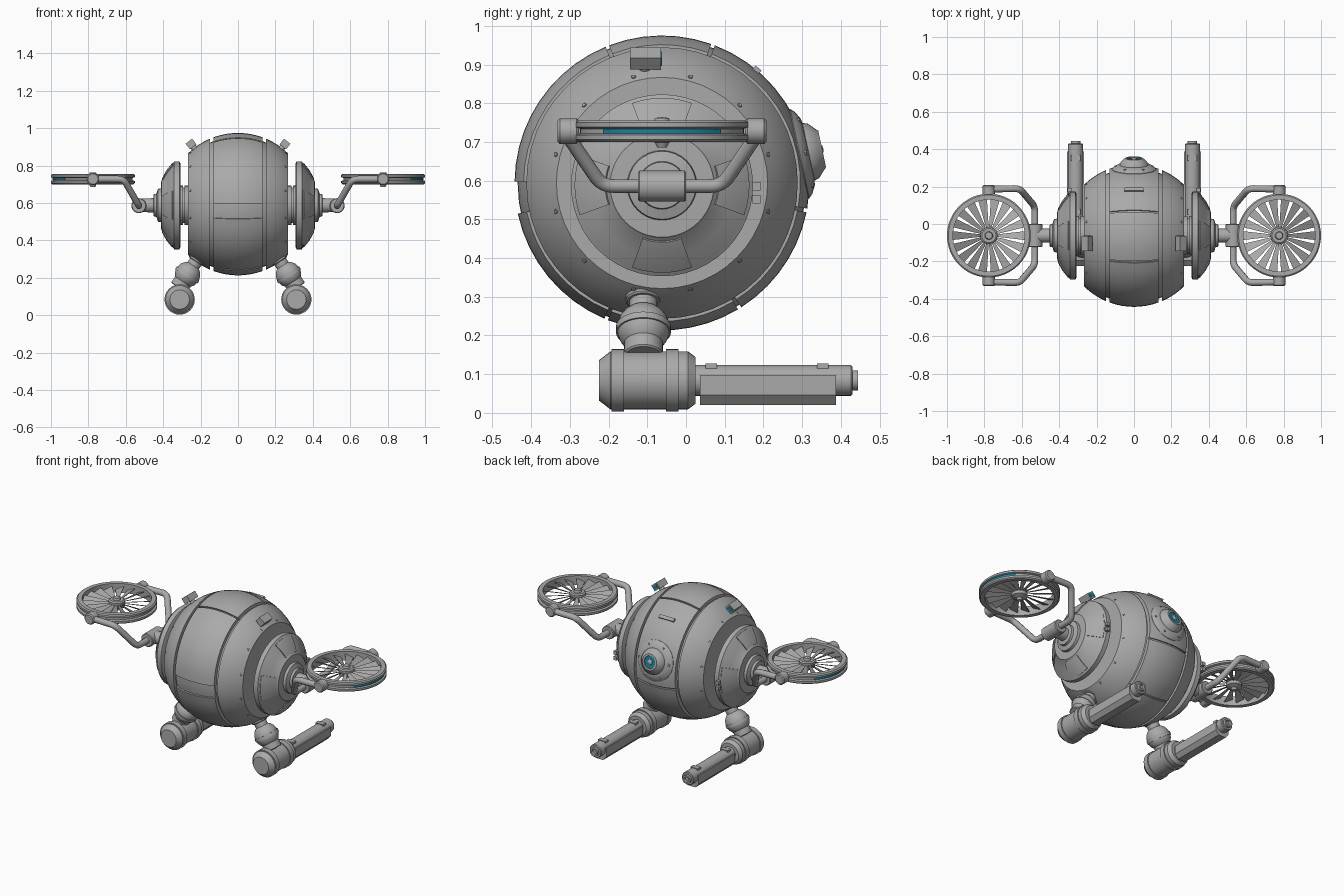
import bpy, bmesh, math
from mathutils import Vector, Matrix

if "Cube" in bpy.data.objects:
    bpy.data.objects.remove(bpy.data.objects["Cube"])

def material(name, rgb):
    m = bpy.data.materials.new(name)
    m.diffuse_color = (*rgb, 1)
    m.use_nodes = True
    m.node_tree.nodes["Principled BSDF"].inputs["Base Color"].default_value = m.diffuse_color
    return m

GREY = material("hull grey", (0.40, 0.40, 0.40))
TEAL = material("glow teal", (0.01, 0.22, 0.33))
C = Vector((0, -0.062, 0.594))          # centre of the ball body
X, Y, Z = Vector((1, 0, 0)), Vector((0, 1, 0)), Vector((0, 0, 1))

def finish(name, bm, mat=GREY, mirror=False, angle=32):
    bmesh.ops.remove_doubles(bm, verts=bm.verts, dist=1e-5)
    bmesh.ops.recalc_face_normals(bm, faces=bm.faces)
    me = bpy.data.meshes.new(name)
    bm.to_mesh(me)
    bm.free()
    return add(name, me, mat, mirror, angle)

def add(name, me, mat, mirror, angle):
    me.materials.clear()
    me.materials.append(mat)
    me.shade_smooth()
    me.set_sharp_from_angle(angle=math.radians(angle))
    ob = bpy.data.objects.new(name, me)
    bpy.context.collection.objects.link(ob)
    if mirror:
        ob.modifiers.new("Mirror", 'MIRROR').use_mirror_merge = False
    return ob

def lathe(name, prof, origin, axis, mat=GREY, mirror=False, a0=0, a1=360, segs=32, angle=32):
    """Spin a closed (distance along axis, radius) profile."""
    d = axis.normalized()
    u = Z.copy() if abs(d.y) > 0.5 else Y.copy()
    u = (u - d * u.dot(d)).normalized()
    v = d.cross(u)
    full = a1 - a0 >= 360
    bm, rings = bmesh.new(), []
    for i in range(segs if full else segs + 1):
        a = math.radians(a0 + (a1 - a0) * i / segs)
        w = u * math.cos(a) + v * math.sin(a)
        rings.append([bm.verts.new(origin + d * t + w * r) for t, r in prof])
    n = len(prof)
    for i in range(segs):
        p, q = rings[i], rings[(i + 1) % len(rings)]
        for j in range(n):
            k = (j + 1) % n
            bm.faces.new((p[j], p[k], q[k], q[j]))
    if not full:
        bm.faces.new(rings[0])
        bm.faces.new(rings[-1])
    return finish(name, bm, mat, mirror, angle)

def cyl(name, p, q, r, mat=GREY, mirror=True, segs=28, c=0.004):
    p, q = Vector(p), Vector(q)
    L = (q - p).length
    return lathe(name, [(0, 0), (0, r - c), (c, r), (L - c, r), (L, r - c), (L, 0)],
                 p, q - p, mat, mirror, segs=segs)

def shell(x0, x1, R, r, n=8):
    """Cross-section of a spherical band between two x positions."""
    xs = [x0 + (x1 - x0) * i / n for i in range(n + 1)]
    return [(x, math.sqrt(R * R - x * x)) for x in xs] + \
           [(x, math.sqrt(r * r - x * x)) for x in reversed(xs)]

def box(name, size, centre, rot=None, mat=GREY, mirror=True):
    bm = bmesh.new()
    m = Matrix.Translation(centre) @ (rot or Matrix()) @ Matrix.Diagonal((*size, 1))
    bmesh.ops.create_cube(bm, size=1, matrix=m)
    return finish(name, bm, mat, mirror)

def prism(name, pts, y0, y1, mirror=True):
    bm = bmesh.new()
    f = bm.faces.new([bm.verts.new((x, y0, z)) for x, z in pts])
    e = bmesh.ops.extrude_face_region(bm, geom=[f])
    bmesh.ops.translate(bm, verts=[g for g in e['geom'] if isinstance(g, bmesh.types.BMVert)],
                        vec=(0, y1 - y0, 0))
    return finish(name, bm, GREY, mirror)

def tube(name, pts, r, round_by=0.03):
    """Round pipe along a path with softened corners."""
    pts = [Vector(p) for p in pts]
    path = [pts[0]]
    for a, b, c in zip(pts, pts[1:], pts[2:]):
        s, e = b + (a - b).normalized() * round_by, b + (c - b).normalized() * round_by
        path += [s.lerp(b, t).lerp(b.lerp(e, t), t) for t in (0, .25, .5, .75, 1)]
    path.append(pts[-1])
    cu = bpy.data.curves.new(name, 'CURVE')
    cu.dimensions, cu.bevel_depth, cu.bevel_resolution, cu.use_fill_caps = '3D', r, 4, True
    sp = cu.splines.new('POLY')
    sp.points.add(len(path) - 1)
    for q, p in zip(sp.points, path):
        q.co = (*p, 1)
    tmp = bpy.data.objects.new(name + "_path", cu)
    bpy.context.collection.objects.link(tmp)
    me = bpy.data.meshes.new_from_object(tmp.evaluated_get(bpy.context.evaluated_depsgraph_get()))
    bpy.data.objects.remove(tmp)
    return add(name, me, GREY, True, 40)

# Ball body: inner core, full centre band, raised plates, side bands
core = [(x / 100, math.sqrt(0.362 ** 2 - (x / 100) ** 2)) for x in range(-25, 26, 5)]
lathe("body_core", [(-0.25, 0)] + core + [(0.25, 0)], C, X, segs=48)
lathe("centre_band", shell(-0.13, 0.13, 0.373, 0.35), C, X, segs=48)
for i, (a, b) in enumerate([(-10, 69), (70.5, 111), (112.5, 179.5), (192, 247), (248.5, 301), (302.5, 348.5)]):
    lathe(f"centre_plate_{i}", shell(-0.132, 0.132, 0.381, 0.36), C, X, a0=a, a1=b, segs=max(5, round((b - a) / 7)))
lathe("side_band", shell(0.149, 0.266, 0.381, 0.345), C, X, mirror=True, segs=48)
lathe("side_rim", [(0.24, 0.1), (0.262, 0.1), (0.262, 0.255), (0.24, 0.255)], C, X, mirror=True, segs=48)
for i in range(12):
    a = math.radians(15 + 30 * i)
    w = Vector((0, math.cos(a), math.sin(a)))
    p = C + X * 0.254 + w * 0.283
    n = (p - C).normalized()
    cyl(f"rim_bolt_{i}", p - n * 0.005, p + n * 0.004, 0.006, segs=8, c=0.001)
# Slot frame on the top
t = math.radians(50)
box("top_slot", (0.10, 0.02, 0.012), C + Vector((0, 0.382 * math.cos(t), 0.382 * math.sin(t))),
    Matrix.Rotation(t - math.pi / 2, 4, 'X'), mirror=False)

# Eye
eye = Vector((0, math.cos(math.radians(12)), math.sin(math.radians(12))))
lathe("eye_housing", [(0.33, 0), (0.33, 0.118), (0.364, 0.118), (0.374, 0.108), (0.385, 0.088), (0.387, 0.076),
      (0.400, 0.072), (0.415, 0.056), (0.423, 0.048), (0.423, 0.037), (0.412, 0.036), (0.412, 0)], C, eye)
lathe("eye_glow", [(0.411, 0.016), (0.418, 0.016), (0.418, 0.036), (0.411, 0.036)], C, eye, TEAL)
lathe("eye_lens", [(0.41, 0), (0.41, 0.017), (0.420, 0.015), (0.425, 0.008), (0.426, 0)], C, eye)
for i in range(6):
    a = math.radians(30 + 60 * i)
    u = Vector((0, -eye.z, eye.y))
    p = C + eye * 0.37 + (u * math.cos(a) + X * math.sin(a)) * 0.098
    cyl(f"eye_bolt_{i}", p, p + eye * 0.012, 0.007, mirror=False, segs=8, c=0.001)

# Small tilted cameras on the shoulders
tilt = math.radians(38)
rad = Vector((math.sin(tilt), 0, math.cos(tilt)))
base = Vector((0, -0.105, C.z))
R = Matrix.Rotation(tilt, 4, 'Y')
cyl("camera_stem", base + rad * 0.35, base + rad * 0.395, 0.016)
box("camera_box", (0.044, 0.08, 0.038), base + rad * 0.408, R)
box("camera_glow", (0.03, 0.004, 0.024), base + rad * 0.408 + Y * 0.041, R, TEAL)

# Side caps with hub, raised sector plates and latch
A = Vector((0, C.y, 0.588))
lathe("side_hub", [(0.22, 0), (0.22, 0.105), (0.285, 0.105), (0.285, 0.095), (0.295, 0.095), (0.295, 0.105),
      (0.33, 0.105), (0.33, 0)], A, X, mirror=True)
lathe("side_cap", [(0.308, 0), (0.308, 0.225), (0.313, 0.235), (0.341, 0.235), (0.347, 0.226), (0.378, 0.186),
      (0.404, 0.138), (0.410, 0.134), (0.412, 0.090), (0.412, 0)], A, X, mirror=True, segs=48)
for i in range(4):
    lathe(f"cap_plate_{i}", [(0.345, 0.222), (0.352, 0.226), (0.383, 0.187), (0.405, 0.147), (0.398, 0.142),
          (0.372, 0.184)], A, X, mirror=True, a0=90 * i - 20, a1=90 * i + 20, segs=6)
for z in (0.552, 0.585):
    box("cap_latch", (0.02, 0.02, 0.022), (0.345, 0.182, z))
lathe("axle", [(0.40, 0), (0.40, 0.092), (0.428, 0.088), (0.432, 0.075), (0.436, 0.062), (0.450, 0.06), (0.453, 0.038),
      (0.53, 0.036), (0.53, 0)], A, X, mirror=True)

# Yoke holding each fan
F = Vector((0.776, C.y, 0.728))
cyl("yoke_sleeve", (0.53, C.y - 0.062, 0.586), (0.53, C.y + 0.062, 0.586), 0.04)
arm = [(0.776, 0.248, 0.728), (0.612, 0.252, 0.728), (0.53, 0.155, 0.586)]
arm += [(x, -y, z) for x, y, z in reversed(arm)]
tube("yoke_arm", [(x, y + C.y, z) for x, y, z in arm], 0.018)
for s in (-1, 1):
    cyl("fan_pivot", F + Y * s * 0.215, F + Y * s * 0.27, 0.033, c=0.006)

# Fan ring, glow strip, hub and blades
lathe("fan_ring", [(-0.028, 0.192), (-0.028, 0.217), (-0.022, 0.224), (-0.010, 0.224), (-0.006, 0.212), (0.006, 0.212),
      (0.010, 0.224), (0.022, 0.224), (0.028, 0.217), (0.028, 0.192)], F, Z, mirror=True, segs=48)
lathe("fan_glow", [(-0.006, 0.211), (-0.006, 0.215), (0.006, 0.215), (0.006, 0.211)], F, Z, TEAL, True, 225, 315, 16)
lathe("fan_hub", [(-0.043, 0), (-0.043, 0.012), (-0.03, 0.018), (-0.02, 0.044), (0.016, 0.046), (0.022, 0.038),
      (0.022, 0.022), (0.034, 0.018), (0.036, 0)], F, Z, mirror=True, segs=24)
bm = bmesh.new()
for i in range(18):
    rot = Matrix.Translation(F) @ Matrix.Rotation(math.tau * i / 18, 4, 'Z')
    top, low = [], []
    for r, w in ((0.038, 0.006), (0.196, 0.024)):
        for s in (-1, 1):
            p = Vector((r, s * w, s * w * 0.45))
            top.append(bm.verts.new(rot @ (p + Z * 0.002)))
            low.append(bm.verts.new(rot @ (p - Z * 0.002)))
    order = (0, 2, 3, 1)
    bm.faces.new([top[k] for k in order])
    bm.faces.new([low[k] for k in reversed(order)])
    for a, b in zip(order, order[1:] + order[:1]):
        bm.faces.new((top[a], low[a], low[b], top[b]))
finish("fan_blades", bm, mirror=True)

# Legs: neck, ball joint, lower collar
J = Vector((0.27, -0.11, 0.218))
neck = Vector((-0.055, 0, 0.085)).normalized()
cyl("leg_neck", J + neck * 0.04, J + neck * 0.14, 0.036)
cyl("leg_flange", J + neck * 0.082, J + neck * 0.105, 0.046)
ball = [(-0.068 * math.cos(math.pi * i / 14), 0.068 * math.sin(math.pi * i / 14)) for i in range(15)]
lathe("leg_ball", ball, J, neck, mirror=True)
lathe("leg_ball_band", [(-0.012, 0.06), (-0.012, 0.071), (0.006, 0.071), (0.006, 0.06)], J, neck, mirror=True)
cyl("leg_collar", J - neck * 0.03, J - neck * 0.085, 0.05)

# Guns: drum, drum rings, barrel and casing
G = Vector((0.312, 0, 0.084))
lathe("gun_drum", [(-0.225, 0), (-0.225, 0.052), (-0.195, 0.075), (0.005, 0.075), (0.025, 0.06), (0.025, 0)], G, Y, mirror=True)
for y in (-0.192, -0.052):
    lathe("drum_ring", [(y, 0.06), (y, 0.081), (y + 0.032, 0.081), (y + 0.032, 0.06)], G, Y, mirror=True)
cyl("gun_barrel", G + Y * 0.01, G + Y * 0.43, 0.04)
lathe("gun_muzzle", [(0.42, 0), (0.42, 0.026), (0.445, 0.026), (0.445, 0.016), (0.43, 0.015), (0.43, 0)], G, Y, mirror=True)
prism("gun_casing", [(G.x + x, z) for x, z in ((-0.045, 0.098), (-0.045, 0.046), (-0.024, 0.021), (0.024, 0.021),
      (0.045, 0.046), (0.045, 0.098))], 0.036, 0.388)
for y in (0.05, 0.338):
    box("barrel_clip", (0.05, 0.03, 0.03), (G.x, y + 0.015, 0.112))
